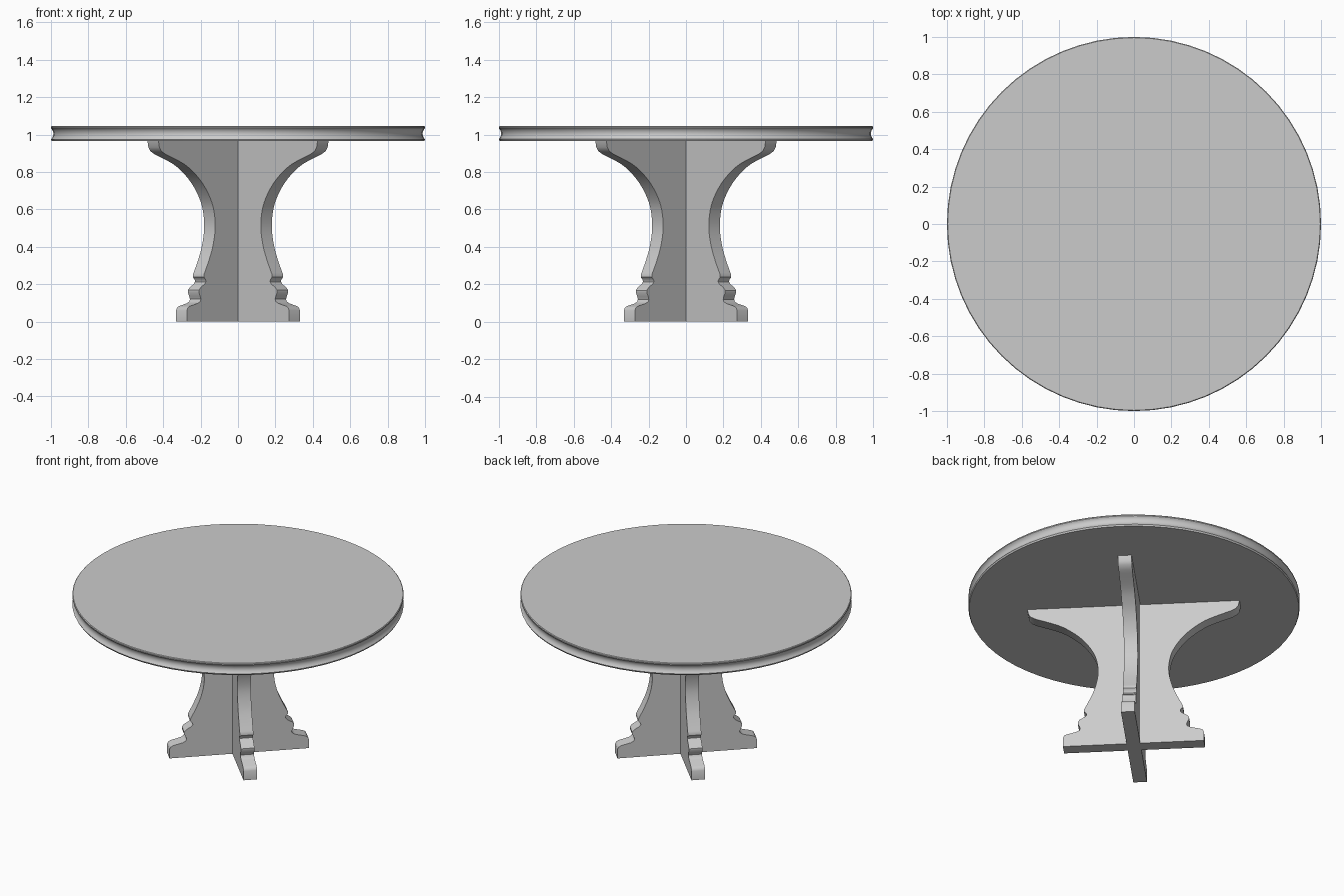
import bpy, bmesh, math
from mathutils import Matrix, Vector

cube = bpy.data.objects.get("Cube")
if cube:
    bpy.data.objects.remove(cube, do_unlink=True)

THICK = 0.083      # pedestal board thickness
UNDERSIDE = 0.965  # height of the underside of the top

grey = bpy.data.materials.new("light_grey")
grey.use_nodes = True
grey.diffuse_color = (0.6, 0.6, 0.6, 1)
grey.node_tree.nodes["Principled BSDF"].inputs["Base Color"].default_value = (0.6, 0.6, 0.6, 1)


def finish(name, bm, angle):
    bmesh.ops.recalc_face_normals(bm, faces=bm.faces)
    mesh = bpy.data.meshes.new(name)
    bm.to_mesh(mesh)
    bm.free()
    mesh.materials.append(grey)
    obj = bpy.data.objects.new(name, mesh)
    bpy.context.collection.objects.link(obj)
    bpy.ops.object.select_all(action="DESELECT")
    obj.select_set(True)
    bpy.context.view_layer.objects.active = obj
    bpy.ops.object.shade_smooth_by_angle(angle=math.radians(angle))
    return obj


def smooth_path(points, steps=4):
    """Catmull-Rom curve through the points."""
    pts = [Vector(p) for p in points]
    pts = [pts[0]] + pts + [pts[-1]]
    out = []
    for a, b, c, d in zip(pts, pts[1:], pts[2:], pts[3:]):
        for i in range(steps):
            t = i / steps
            out.append(0.5 * (2 * b + (c - a) * t + (2 * a - 5 * b + 4 * c - d) * t * t
                              + (3 * b - a - 3 * c + d) * t ** 3))
    return out + [pts[-1]]


# Round top with a hollow moulded rim, turned around the z axis
hollow = smooth_path([(1.0, 0.975), (0.991, 0.988), (0.987, 1.005), (0.991, 1.022), (0.997, 1.03)], 2)
rim = [(0, UNDERSIDE), (0.995, UNDERSIDE)] + [tuple(p) for p in hollow]
rim += [(1.0, 1.034), (1.0, 1.041), (0.996, 1.045), (0, 1.045)]
bm = bmesh.new()
verts = [bm.verts.new((r, 0, z)) for r, z in rim]
edges = [bm.edges.new(pair) for pair in zip(verts, verts[1:])]
bmesh.ops.spin(bm, geom=verts + edges, cent=(0, 0, 0), axis=(0, 0, 1),
               angle=math.tau, steps=64, use_duplicate=False)
bmesh.ops.remove_doubles(bm, verts=bm.verts, dist=0.0001)
finish("table_top", bm, 35)

# Board outline: stepped foot, waisted curve, flared bracket (half width, height)
foot = [(0.427, 0), (0.427, 0.06), (0.42, 0.075), (0.405, 0.083), (0.345, 0.098),
        (0.327, 0.108), (0.322, 0.12), (0.327, 0.135), (0.337, 0.155), (0.337, 0.168),
        (0.325, 0.182), (0.295, 0.2), (0.284, 0.213), (0.286, 0.224), (0.3, 0.238)]
waist = smooth_path([(0.3, 0.25), (0.265, 0.32), (0.236, 0.39), (0.217, 0.47), (0.215, 0.54),
                     (0.232, 0.62), (0.27, 0.69), (0.32, 0.75), (0.38, 0.8), (0.455, 0.845),
                     (0.59, 0.895)])
bracket = [(0.622, 0.912), (0.636, 0.932), (0.643, UNDERSIDE)]
side = foot + [tuple(p) for p in waist] + bracket
outline = side + [(-r, z) for r, z in reversed(side)]

# Two identical boards crossing on the diagonals
for name, turn in (("pedestal_board_a", 45), ("pedestal_board_b", 135)):
    bm = bmesh.new()
    face = bm.faces.new([bm.verts.new((r, -THICK / 2, z)) for r, z in outline])
    ext = bmesh.ops.extrude_face_region(bm, geom=[face], use_keep_orig=True)
    moved = [g for g in ext["geom"] if isinstance(g, bmesh.types.BMVert)]
    bmesh.ops.translate(bm, verts=moved, vec=(0, THICK, 0))
    bmesh.ops.rotate(bm, verts=bm.verts, cent=(0, 0, 0),
                     matrix=Matrix.Rotation(math.radians(turn), 3, "Z"))
    finish(name, bm, 40)
